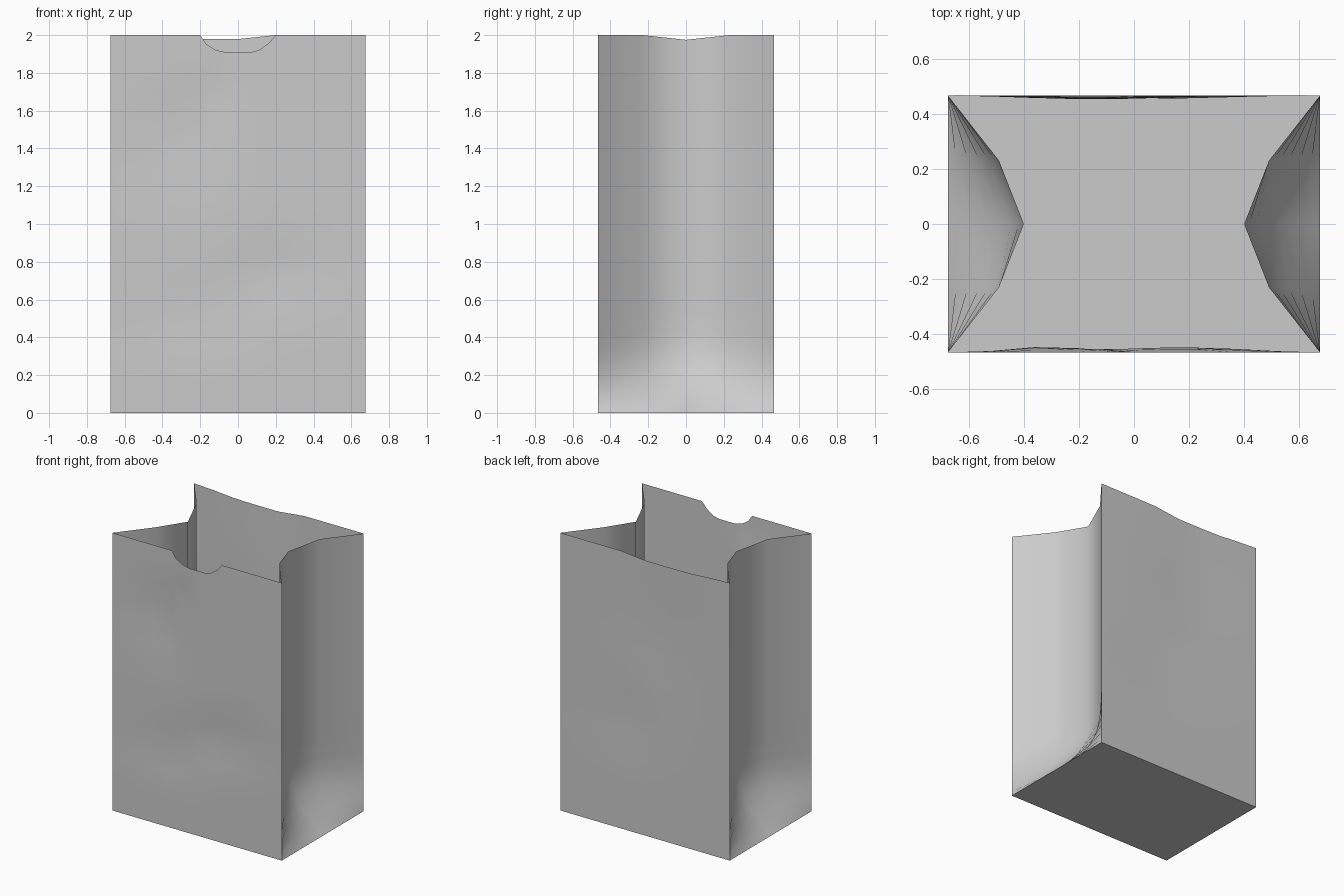
import bpy
import bmesh
from math import exp

if "Cube" in bpy.data.objects:
    bpy.data.objects.remove(bpy.data.objects["Cube"])

W, D, H = 0.675, 0.466, 2.0


def interp(pts, v):
    """Piecewise-linear lookup in a list of (position, value)."""
    for (a, fa), (b, fb) in zip(pts, pts[1:]):
        if v <= b:
            return fa + (fb - fa) * max(0.0, (v - a) / (b - a))
    return pts[-1][1]


def bump(x, z, cx, cz, sx, sz):
    return exp(-((x - cx) / sx) ** 2 - ((z - cz) / sz) ** 2)


# Rim heights: thumb notch in front, shallow dips at the back and gussets
FRONT_RIM = [(-W, 2), (-.2, 2), (-.17, 1.955), (-.12, 1.922), (-.06, 1.908),
             (.06, 1.908), (.11, 1.92), (.16, 1.955), (.2, 2), (W, 2)]
BACK_RIM = [(-W, 2), (-.5, 1.992), (-.33, 1.979), (0, 1.979), (.2, 2), (W, 2)]
SIDE_RIM = [(-D, 2), (-.2, 2), (0, 1.975), (.2, 2), (D, 2)]
GUSSET = [(0, .275), (.23, .185), (D, 0)]

XS = [-W, -.52, -.36, -.2, -.17, -.12, -.06, 0, .06, .11, .16, .2, .36, .52, W]
YS = [-D, -.23, 0, .23, D]
ZS = [0, .03, .08, .14, .2, .27, .34, .42, .55, .7, .85, 1, 1.15, 1.3,
      1.45, 1.6, 1.72, 1.84, 1.92, 2]


def front(x, t):
    z = t / H * interp(FRONT_RIM, x)
    edge = 1 - (x / W) ** 2
    fade = min(1, (H - t) * 3, t * 4)
    dent = (.028 * bump(x, t, -.34, 1.5, .2, .25) + .022 * bump(x, t, .25, .75, .35, .15)
            + .018 * bump(x, t, -.12, 1.8, .07, .12) + .015 * bump(x, t, -.3, .55, .3, .15))
    return (x, -D + dent * edge * fade, z)


def back(x, t):
    z = t / H * interp(BACK_RIM, x)
    dent = .014 * bump(x, t, -.2, 1.5, .4, .5) + .01 * bump(x, t, .2, .8, .3, .2)
    return (x, D - dent * (1 - (x / W) ** 2) * min(1, t * 4), z)


def side(y, t, s):
    # fold fades out to the rectangular base
    k = min(1, t / (.46 - .4 * abs(y)))
    k = k * (2 - k)
    return (s * (W - interp(GUSSET, abs(y)) * k), y, t / H * interp(SIDE_RIM, y))


def ring(t):
    return ([front(x, t) for x in XS[:-1]] + [side(y, t, 1) for y in YS[:-1]]
            + [back(x, t) for x in XS[:0:-1]] + [side(y, t, -1) for y in YS[:0:-1]])


# Paper bag: lofted sheet walls with a flat base, open at the top
bm = bmesh.new()
rings = [[bm.verts.new(p) for p in ring(t)] for t in ZS]
for lo, hi in zip(rings, rings[1:]):
    n = len(lo)
    for i in range(n):
        j = (i + 1) % n
        bm.faces.new((lo[i], lo[j], hi[j], hi[i]))
bm.faces.new(rings[0][::-1])
mesh = bpy.data.meshes.new("paper_bag")
bm.to_mesh(mesh)
bm.free()
bag = bpy.data.objects.new("paper_bag", mesh)
bpy.context.collection.objects.link(bag)
bpy.context.view_layer.objects.active = bag
bag.select_set(True)
bpy.ops.object.shade_smooth_by_angle(angle=1.0)
